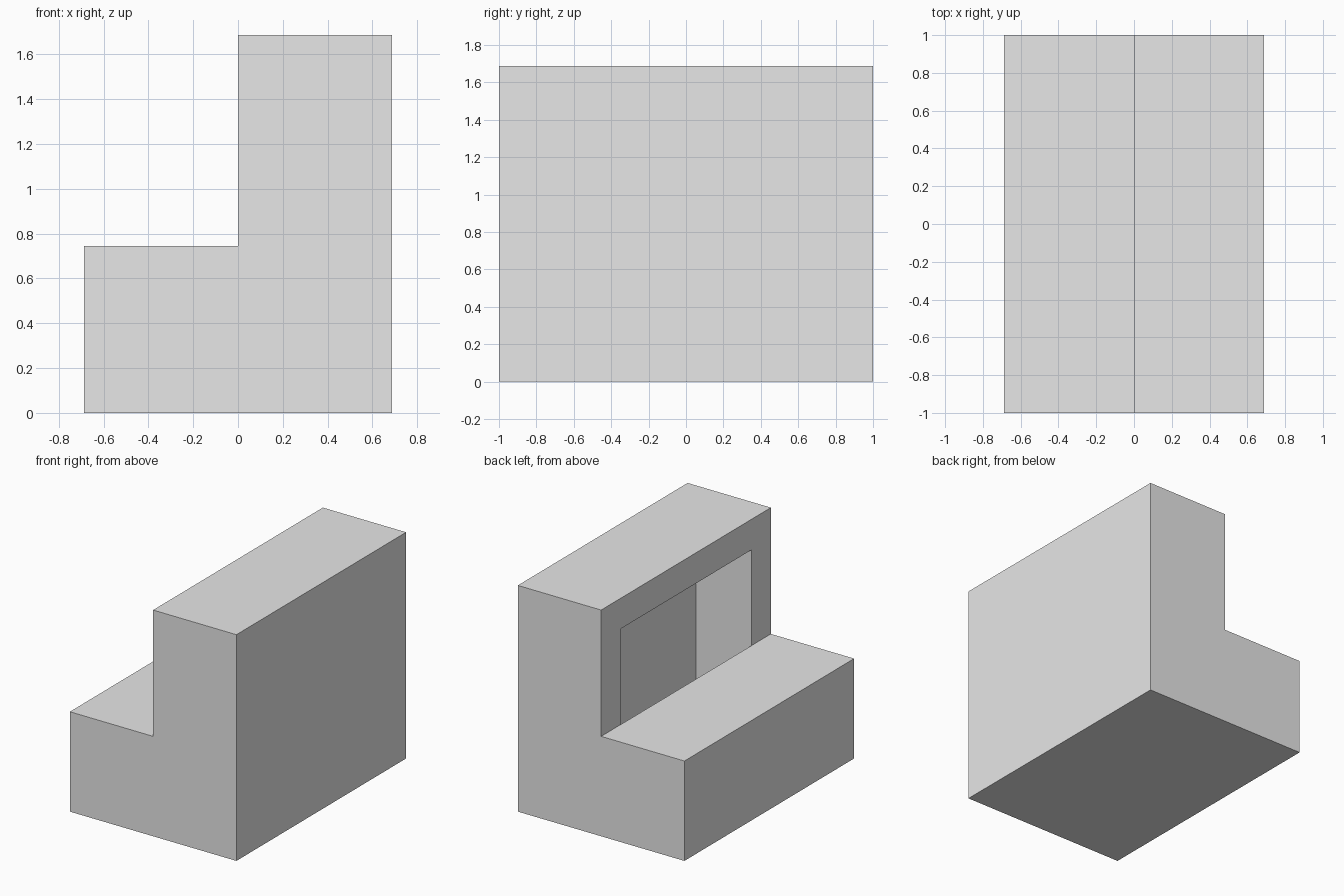
import bpy

cube = bpy.data.objects.get("Cube")
if cube:
    bpy.data.objects.remove(cube, do_unlink=True)

# Overall sizes
W, D = 0.687, 1.0          # half width, half depth
STEP, TOP = 0.745, 1.687   # heights of the low and tall parts
WALL = 0.228               # wall thickness around the niche

# Single grey material
grey = bpy.data.materials.new("plain grey")
grey.use_nodes = True
colour = (0.8, 0.8, 0.8, 1)
grey.diffuse_color = colour
grey.node_tree.nodes["Principled BSDF"].inputs["Base Color"].default_value = colour


def extrude_profile(name, profile, half_depth):
    """Prism with an x-z profile, running along y."""
    n = len(profile)
    verts = [(x, y, z) for y in (-half_depth, half_depth) for x, z in profile]
    faces = [tuple(range(n)), tuple(reversed(range(n, 2 * n)))]
    for i in range(n):
        j = (i + 1) % n
        faces.append((j, i, i + n, j + n))
    mesh = bpy.data.meshes.new(name)
    mesh.from_pydata(verts, [], faces)
    mesh.materials.append(grey)
    obj = bpy.data.objects.new(name, mesh)
    bpy.context.collection.objects.link(obj)
    return obj


# Tall cabinet, hollowed out from its step side
cabinet = extrude_profile(
    "tall_cabinet", [(0, 0), (W, 0), (W, TOP), (0, TOP)], D)
cutter = extrude_profile(
    "niche_cutter",
    [(-0.1, WALL), (W - WALL, WALL), (W - WALL, TOP - WALL), (-0.1, TOP - WALL)],
    D - WALL)
cutter.hide_render = True
cutter.hide_viewport = True
cut = cabinet.modifiers.new("niche", "BOOLEAN")
cut.operation = "DIFFERENCE"
cut.solver = "EXACT"
cut.object = cutter

# Low step closing the lower part of the niche
extrude_profile("low_step", [(-W, 0), (0, 0), (0, STEP), (-W, STEP)], D)
